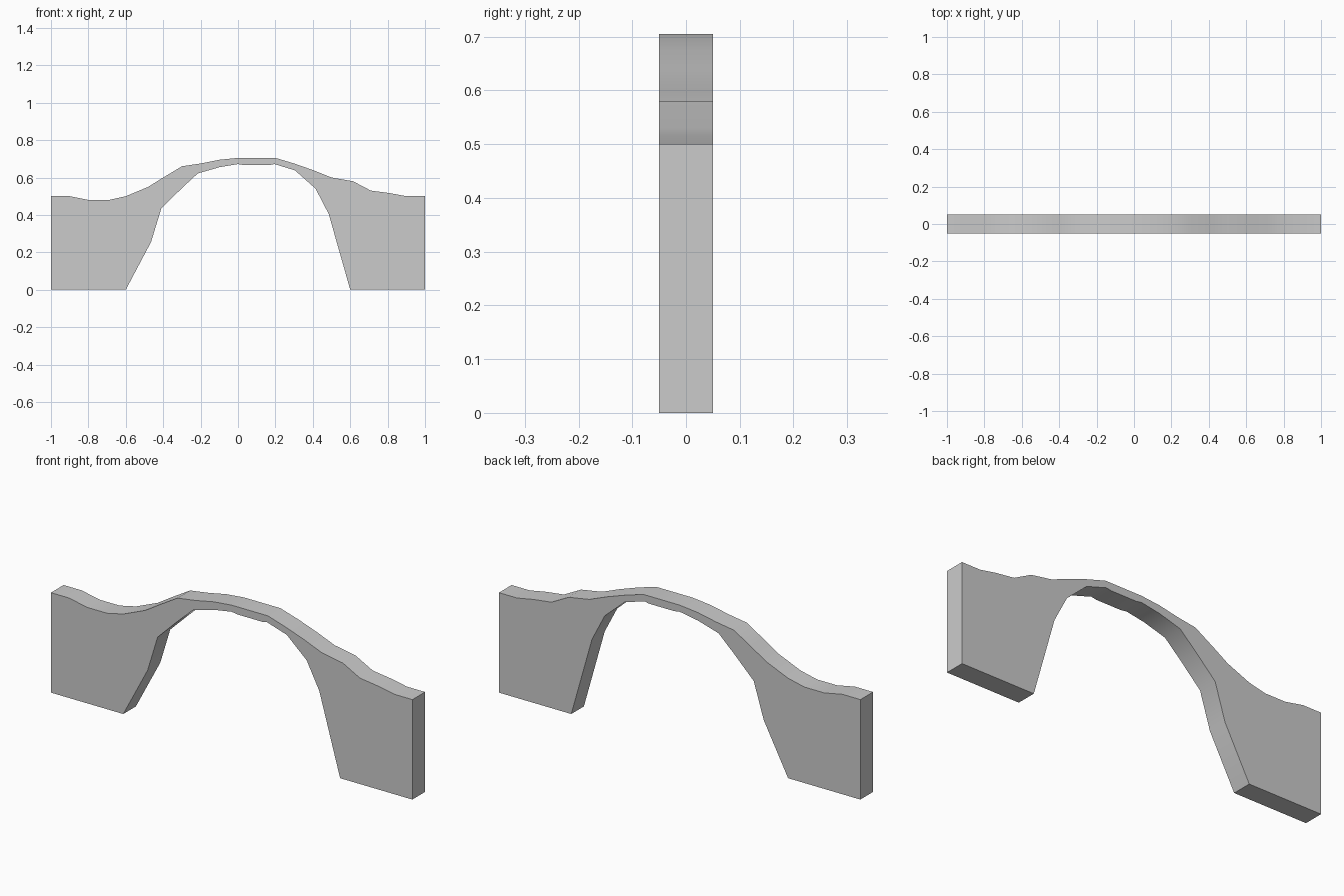
import bpy
import bmesh
import math

if "Cube" in bpy.data.objects:
    bpy.data.objects.remove(bpy.data.objects["Cube"])

HALF_DEPTH = 0.05

# Upper edge, left to right
top_edge = [(-1, .5), (-.9, .5), (-.8, .48), (-.69, .48), (-.6, .5), (-.48, .55),
            (-.4, .6), (-.3, .66), (-.2, .675), (-.1, .695), (0, .705), (.2, .705),
            (.3, .675), (.4, .64), (.5, .6), (.615, .58), (.71, .53), (.81, .517),
            (.9, .5), (1, .5)]

# Feet and arch opening, right to left
arch_edge = [(1, 0), (.6, 0), (.485, .405), (.415, .54), (.305, .638), (.195, .672),
             (.17, .667), (.03, .667), (0, .672), (-.1, .655), (-.215, .622),
             (-.3, .543), (-.41, .435), (-.465, .255), (-.6, 0), (-1, 0)]

# Extrude the outline through the depth
bm = bmesh.new()
outline = [bm.verts.new((x, -HALF_DEPTH, z)) for x, z in top_edge + arch_edge]
face = bm.faces.new(outline)
result = bmesh.ops.extrude_face_region(bm, geom=[face], use_keep_orig=True)
moved = [v for v in result["geom"] if isinstance(v, bmesh.types.BMVert)]
bmesh.ops.translate(bm, verts=moved, vec=(0, 2 * HALF_DEPTH, 0))
bmesh.ops.recalc_face_normals(bm, faces=bm.faces)

mesh = bpy.data.meshes.new("arch_wall")
bm.to_mesh(mesh)
bm.free()
wall = bpy.data.objects.new("arch_wall", mesh)
bpy.context.collection.objects.link(wall)

# Soft bends along the top and the arch, crisp corners elsewhere
bpy.context.view_layer.objects.active = wall
wall.select_set(True)
bpy.ops.object.shade_smooth_by_angle(angle=math.radians(30))
